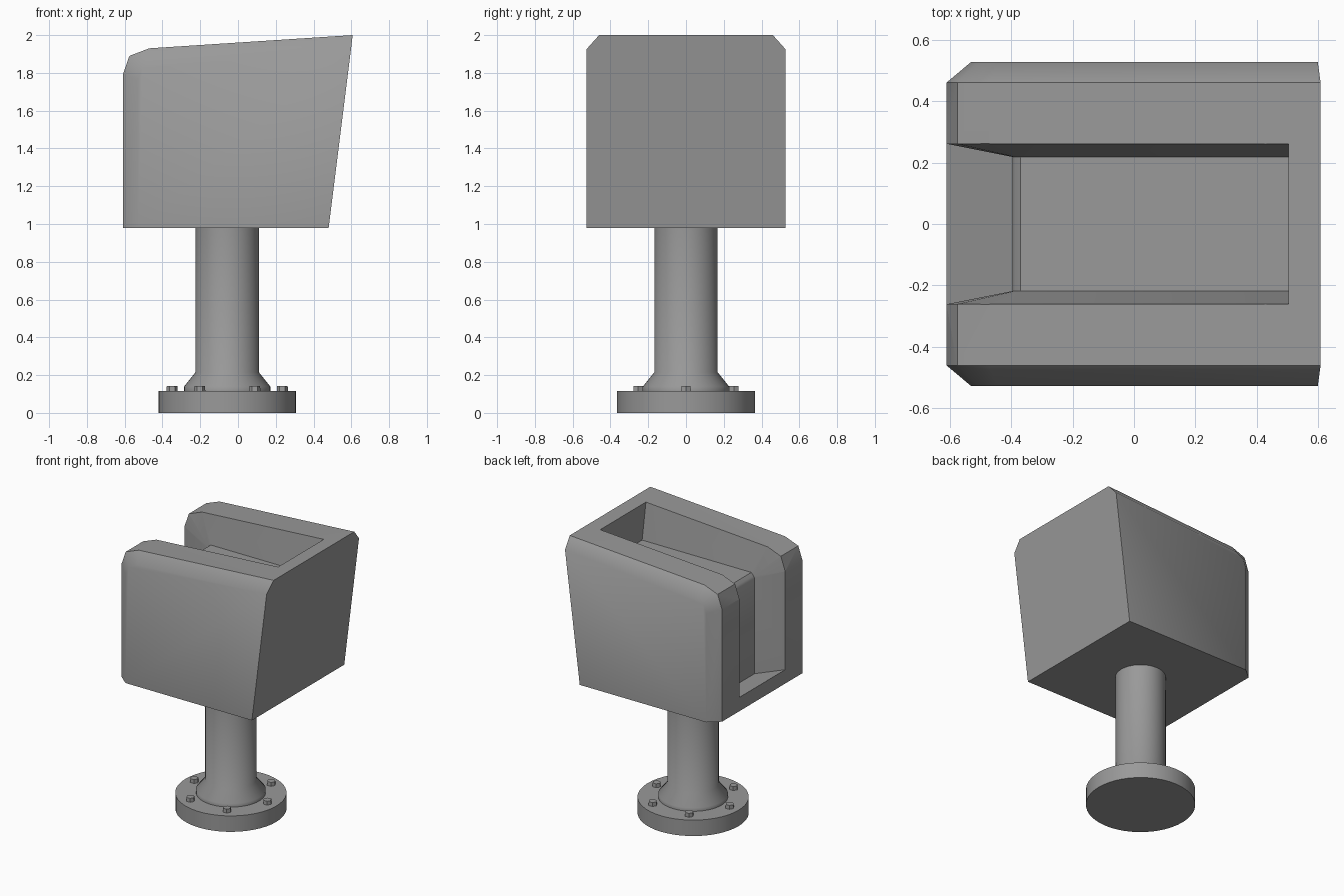
import bpy, bmesh
from math import cos, sin, pi, radians

if "Cube" in bpy.data.objects:
    bpy.data.objects.remove(bpy.data.objects["Cube"])

CX = -0.057  # column axis

# Dark grey paint shared by all parts
grey = bpy.data.materials.new("dark_grey")
grey.diffuse_color = (0.32, 0.32, 0.32, 1)
grey.use_nodes = True
grey.node_tree.nodes["Principled BSDF"].inputs["Base Color"].default_value = grey.diffuse_color


def make_object(name, bm, angle=None):
    bmesh.ops.recalc_face_normals(bm, faces=bm.faces)
    me = bpy.data.meshes.new(name)
    bm.to_mesh(me)
    bm.free()
    me.materials.append(grey)
    ob = bpy.data.objects.new(name, me)
    bpy.context.collection.objects.link(ob)
    if angle:
        smooth(ob, angle)
    return ob


def smooth(ob, angle):
    bpy.ops.object.select_all(action='DESELECT')
    bpy.context.view_layer.objects.active = ob
    ob.select_set(True)
    bpy.ops.object.shade_smooth_by_angle(angle=radians(angle))


def loft(rings):
    """Capped skin through rings with equal point counts."""
    bm = bmesh.new()
    vs = [[bm.verts.new(p) for p in r] for r in rings]
    n = len(vs[0])
    for a, b in zip(vs, vs[1:]):
        for i in range(n):
            j = (i + 1) % n
            bm.faces.new((a[i], a[j], b[j], b[i]))
    bm.faces.new(vs[0])
    bm.faces.new(vs[-1])
    return bm


def lathe(name, profile, x, y, sides, angle=None):
    rings = [[(x + r * cos(2 * pi * i / sides), y + r * sin(2 * pi * i / sides), z)
              for i in range(sides)] for r, z in profile]
    return make_object(name, loft(rings), angle)


# Head: side profile, with smaller outlines on both cheeks forming the chamfers
full = [(-0.61, 0.98), (0.48, 0.98), (0.607, 2.0), (-0.47, 1.93), (-0.575, 1.89), (-0.61, 1.79)]
inset = [(-0.53, 0.98), (0.48, 0.98), (0.598, 1.925), (-0.445, 1.855), (-0.507, 1.825), (-0.53, 1.765)]
head = make_object("head", loft(
    [[(x, y, z) for x, z in outline]
     for y, outline in ((-0.527, inset), (-0.46, full), (0.46, full), (0.527, inset))]))

# Channel: tapered slot wrapping over the top and down the open end
outer = [(-0.61, 1.08), (-0.61, 1.79), (-0.575, 1.89), (-0.47, 1.93), (0.503, 1.993)]
inner = [(-0.395, 1.01), (-0.395, 1.70), (-0.387, 1.715), (-0.37, 1.735), (0.503, 1.735)]
rings = []
for (ox, oz), (ix, iz) in zip(outer, inner):
    t = 1.05  # reach just past the head surface
    ex, ez, ey = ix + (ox - ix) * t, iz + (oz - iz) * t, 0.218 + 0.043 * t
    rings.append([(ix, -0.218, iz), (ix, 0.218, iz), (ex, ey, ez), (ex, -ey, ez)])
bm = loft(rings)
bmesh.ops.triangulate(bm, faces=bm.faces)
cutter = make_object("channel_cutter", bm)
cut = head.modifiers.new("channel", 'BOOLEAN')
cut.operation = 'DIFFERENCE'
cut.solver = 'EXACT'
cut.object = cutter
bpy.context.view_layer.objects.active = head
bpy.ops.object.modifier_apply(modifier=cut.name)
bpy.data.objects.remove(cutter)
smooth(head, 42)

# Column with flared collar, and round base flange
lathe("column", [(0.228, 0.115), (0.228, 0.14), (0.168, 0.215), (0.168, 0.98)], CX, 0, 48, 60)
lathe("base_flange", [(0.364, 0), (0.364, 0.115)], CX, 0, 48, 30)

# Ring of six hex bolts
for k in range(6):
    a = k * pi / 3
    lathe(f"bolt_{k + 1}", [(0.03, 0.115), (0.028, 0.142)],
          CX + 0.292 * cos(a), 0.292 * sin(a), 6)
